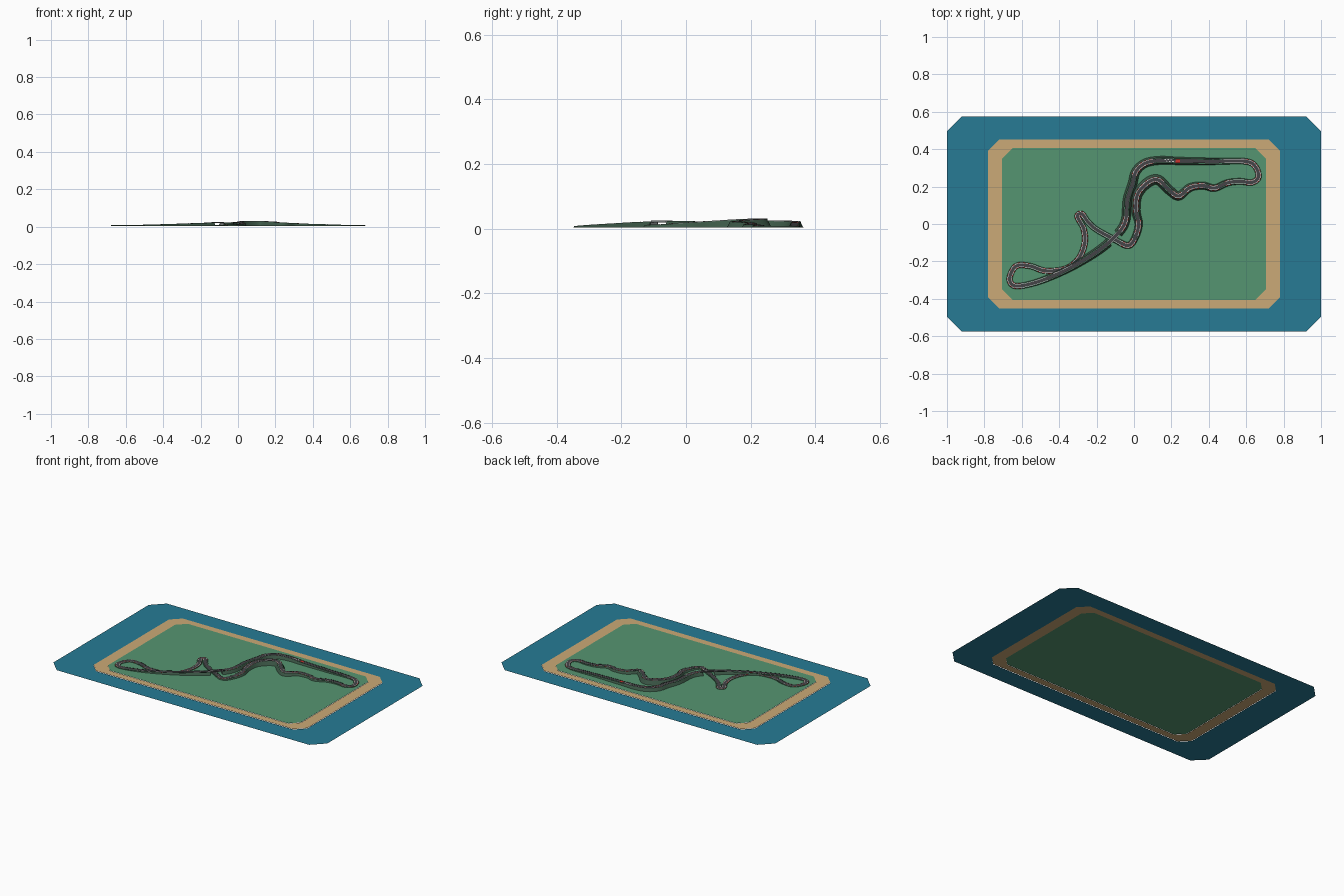
import bpy, bmesh, math
from mathutils import Vector

if "Cube" in bpy.data.objects:
    bpy.data.objects.remove(bpy.data.objects["Cube"])

def mat(name, rgb):
    m = bpy.data.materials.new(name)
    m.diffuse_color = (*[(c / 255) ** 2.2 for c in rgb], 1)
    m.use_nodes = True
    m.node_tree.nodes["Principled BSDF"].inputs["Base Color"].default_value = m.diffuse_color
    return m

WATER, SAND, GRASS = mat("water", (43, 122, 148)), mat("sand", (202, 168, 118)), mat("grass", (86, 148, 112))
EARTH, ROAD = mat("earth", (62, 88, 72)), mat("asphalt", (70, 70, 73))
WHITE, RED, STEEL = mat("white", (225, 225, 222)), mat("red", (200, 55, 50)), mat("steel", (125, 130, 130))

def mesh(name, verts, faces, mats, idx=None):
    me = bpy.data.meshes.new(name)
    me.from_pydata(verts, [], faces)
    for m in mats:
        me.materials.append(m)
    if idx:
        me.polygons.foreach_set("material_index", idx)
    ob = bpy.data.objects.new(name, me)
    bpy.context.collection.objects.link(ob)
    return ob

# Flat ground layers with cut corners
def octagon(hx, hy, c, z):
    q = [(hx, hy - c), (hx - c, hy), (c - hx, hy), (-hx, hy - c),
         (-hx, c - hy), (c - hx, -hy), (hx - c, -hy), (hx, c - hy)]
    return [(x, y, z) for x, y in q]

def ring(name, outer, inner, m):
    mesh(name, outer + inner, [(i, (i + 1) % 8, 8 + (i + 1) % 8, 8 + i) for i in range(8)], [m])

Z0 = 0.005
ring("water", octagon(1, .575, .078, 0), octagon(.78, .452, .06, 0), WATER)
ring("beach", octagon(.78, .452, .06, .0025), octagon(.705, .405, .055, .0025), SAND)
mesh("grass", octagon(.705, .405, .055, .004), [tuple(range(8))], [GRASS])

# Circuit centre line (x, y, height in thousandths)
P = [(.245, .337, 17), (.42, .335, 13), (.595, .335, 9), (.65, .305, 8), (.665, .25, 8), (.63, .222, 9),
     (.567, .228, 10), (.50, .22, 12), (.43, .192, 14), (.37, .205, 16), (.30, .195, 19), (.24, .15, 22),
     (.19, .18, 25), (.13, .235, 28), (.075, .222, 29), (.02, .16, 27), (.01, .075, 22), (.025, -.005, 17),
     (0, -.085, 13), (-.035, -.115, 11), (-.1, -.085, 9), (-.2, -.03, 8), (-.245, .01, 8), (-.278, .053, 8),
     (-.302, .04, 8), (-.268, -.03, 8), (-.265, -.11, 8), (-.30, -.19, 8), (-.37, -.24, 8), (-.475, -.25, 8),
     (-.555, -.225, 8), (-.63, -.225, 8), (-.665, -.29, 8), (-.64, -.33, 8), (-.56, -.322, 9),
     (-.45, -.285, 12), (-.315, -.22, 16), (-.18, -.135, 21), (-.085, -.05, 23), (-.045, .02, 23),
     (-.035, .13, 23), (-.008, .215, 24), (.01, .28, 23), (.06, .325, 22), (.14, .34, 20)]
P = [Vector((x, y, z / 1000)) for x, y, z in P]
N, SUB = len(P), 12

def spline(i, t):
    a, b, c, d = (P[(i + k) % N] for k in (-1, 0, 1, 2))
    return .5 * (2 * b + (c - a) * t + (2 * a - 5 * b + 4 * c - d) * t * t + (3 * b - a - 3 * c + d) * t ** 3)

C = [spline(i, t / SUB) for i in range(N) for t in range(SUB)]
M = len(C)
L = []  # left-pointing normals
for i in range(M):
    d = C[(i + 1) % M] - C[i - 1]
    L.append(Vector((-d.y, d.x, 0)).normalized())

def at(i, off, dz=0.0):
    i %= M
    return C[i] + L[i] * off + Vector((0, 0, dz))

# Ribbon swept between two (offset, lift) edges, striped by a colour rule
def ribbon(name, a, b, mats, rule=None, rows=range(M)):
    verts, faces, idx = [], [], []
    for i in rows:
        n = len(verts)
        verts += [at(i, *a), at(i, *b), at(i + 1, *b), at(i + 1, *a)]
        faces.append((n, n + 1, n + 2, n + 3))
        idx.append(rule(i) if rule else 0)
    return mesh(name, verts, faces, mats, idx)

W = .0105
ribbon("road", (W, 0), (-W, 0), [ROAD])
for side, s in (("left", 1), ("right", -1)):
    ribbon(side + "_edge_line", (s * W, .0004), (s * (W - .002), .0004), [WHITE])
    # Kerbs only where the track bends
    bends = [i for i in range(M) if L[i - 5].angle(L[(i + 5) % M]) > .3]
    ribbon(side + "_kerb", (s * (W + .003), .0003), (s * W, .0006), [RED, WHITE], lambda i: i // 2 % 2, bends)

# Embankment slopes, left open under the bridge
cross = Vector((-.115, -.077))
upper = 34 * SUB
def is_bridge(i):
    return i > upper and (C[i].xy - cross).length < .04

for side, s in (("left", 1), ("right", -1)):
    verts, faces = [], []
    for i in range(M):
        if is_bridge(i):
            continue
        n = len(verts)
        for j in (i, (i + 1) % M):
            h = C[j].z - .004
            top, foot = at(j, s * (W + .003)), at(j, s * (W + .003 + h * .55))
            foot.z = .004
            verts += [top, foot]
        faces.append((n, n + 1, n + 3, n + 2))
    mesh(side + "_embankment", verts, faces, [EARTH])

# Bridge deck sides, underside and abutments
span = [i for i in range(upper, M) if is_bridge(i)]
for s in (1, -1):
    ribbon("bridge_parapet", (s * (W + .002), .003), (s * (W + .002), -.003), [STEEL], None, span)
ribbon("bridge_underside", (W + .002, -.003), (-W - .002, -.003), [STEEL], None, span)
for i in (span[0], span[-1] + 1):
    v = [at(i, W + .003), at(i, -W - .003), at(i, -W - .003), at(i, W + .003)]
    v[2].z = v[3].z = .004
    mesh("bridge_abutment", v, [(0, 1, 2, 3)], [STEEL])

# Low guard rails around the raised middle section
high = [i for i in range(M) if C[i].z > .0155 and -.02 < C[i].x < .2]
for s in (1, -1):
    ribbon("guard_rail", (s * (W + .004), .0022), (s * (W + .004), .0), [STEEL], None, high)

# Start line and grid marks on the main straight
ribbon("start_line", (W, .0008), (-W, .0008), [RED], None, range(M - 2, M))
for k in range(6):
    i = M - 4 - k
    s = 1 if k % 2 else -1
    ribbon("grid_box", (s * .007, .0007), (s * .002, .0007), [WHITE], None, [i])
